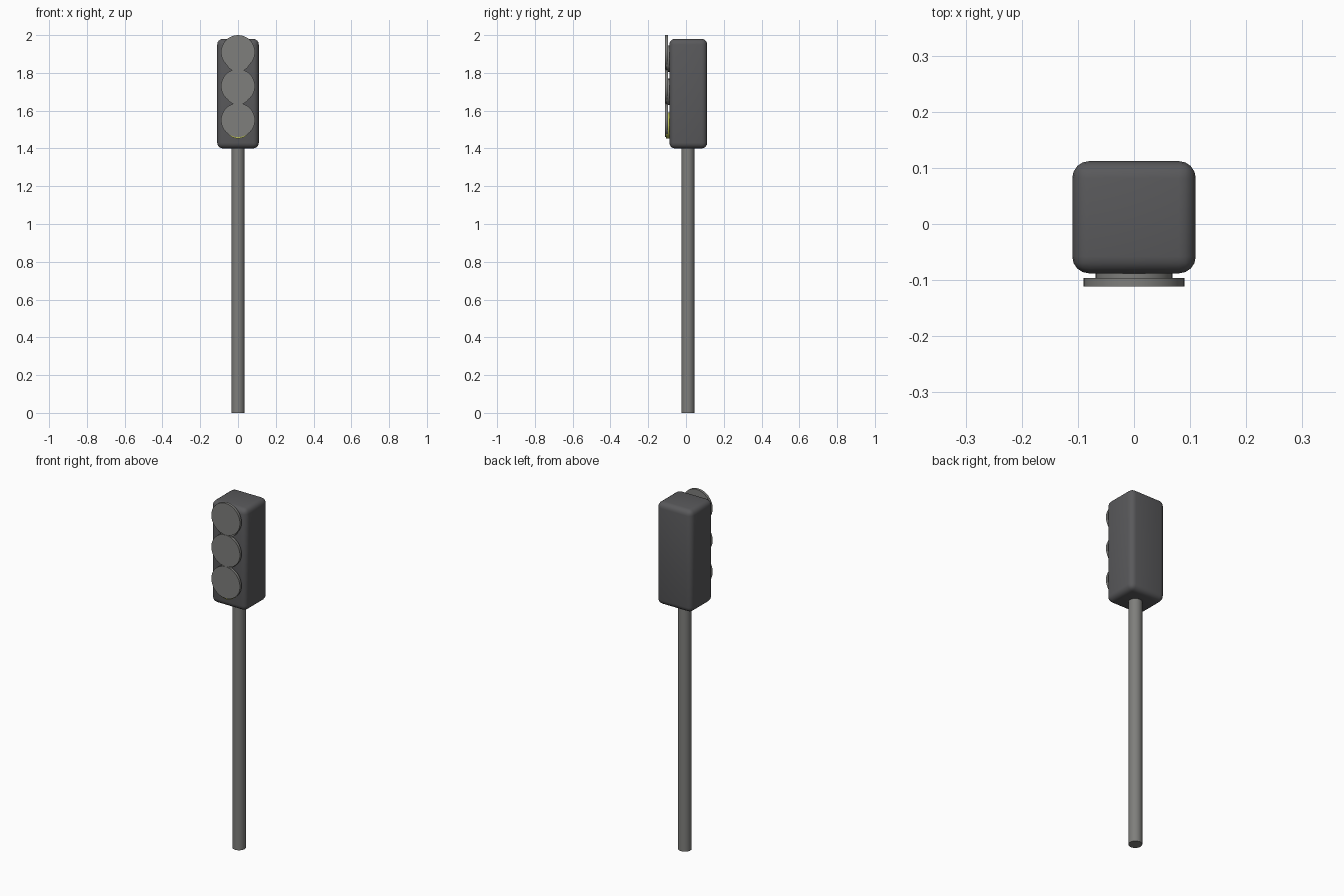
import bpy
import math

if "Cube" in bpy.data.objects:
    bpy.data.objects.remove(bpy.data.objects["Cube"])


def material(name, rgb):
    m = bpy.data.materials.new(name)
    m.diffuse_color = (*rgb, 1.0)
    m.use_nodes = True
    m.node_tree.nodes["Principled BSDF"].inputs["Base Color"].default_value = m.diffuse_color
    return m


DARK = material("dark_grey", (0.10, 0.10, 0.105))
GREY = material("mid_grey", (0.21, 0.21, 0.20))
LIME = material("yellow_green", (0.52, 0.55, 0.10))


def finish(obj, name, mat):
    obj.name = name
    obj.data.materials.append(mat)
    bpy.ops.object.shade_smooth_by_angle(angle=math.radians(35))
    return obj


def cylinder(name, radius, depth, loc, mat, facing_front=False):
    rot = (math.pi / 2, 0, 0) if facing_front else (0, 0, 0)
    bpy.ops.mesh.primitive_cylinder_add(vertices=32, radius=radius, depth=depth,
                                        location=loc, rotation=rot)
    return finish(bpy.context.object, name, mat)


# Pole
cylinder("pole", 0.035, 1.42, (0, 0.01, 0.71), GREY)

# Rounded signal housing
bpy.ops.mesh.primitive_cube_add(size=1, location=(0, 0.012, 1.69))
housing = bpy.context.object
housing.scale = (0.22, 0.20, 0.58)
bpy.ops.object.transform_apply(location=False, rotation=False, scale=True)
bevel = housing.modifiers.new("rounded_edges", 'BEVEL')
bevel.width = 0.03
bevel.segments = 4
bpy.ops.object.modifier_apply(modifier=bevel.name)
finish(housing, "housing", DARK)

# Three lamps, each a lens with a larger cover disc set slightly higher
for label, z, mat in (("top", 1.875, GREY), ("middle", 1.70, GREY), ("bottom", 1.522, LIME)):
    cylinder(label + "_lens", 0.069, 0.027, (0, -0.0915, z), mat, True)
for label, z in (("top", 1.91), ("middle", 1.73), ("bottom", 1.55)):
    cylinder(label + "_cover", 0.09, 0.015, (0, -0.1035, z), GREY, True)
